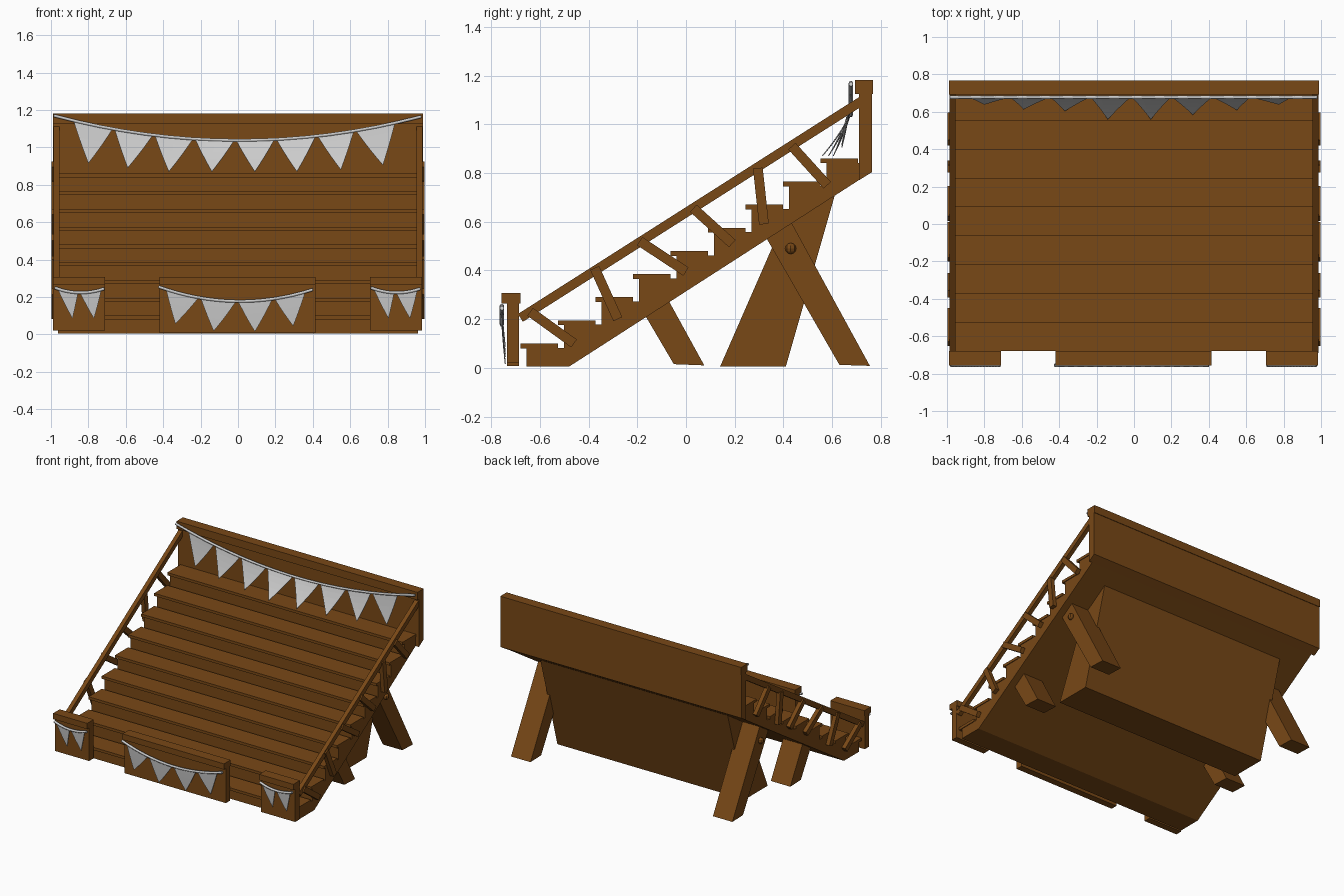
import bpy, bmesh
from mathutils import Vector

if "Cube" in bpy.data.objects:
    bpy.data.objects.remove(bpy.data.objects["Cube"])

wood = bpy.data.materials.new("wood")
wood.diffuse_color = (0.19, 0.065, 0.008, 1)
wood.use_nodes = True
wood.node_tree.nodes["Principled BSDF"].inputs["Base Color"].default_value = wood.diffuse_color


def finish(name, bm, mat=wood):
    bmesh.ops.recalc_face_normals(bm, faces=bm.faces)
    me = bpy.data.meshes.new(name)
    bm.to_mesh(me)
    bm.free()
    if mat:
        me.materials.append(mat)
    ob = bpy.data.objects.new(name, me)
    bpy.context.collection.objects.link(ob)
    return ob


def prism(name, profile, x0, x1):
    """Extrude a (y, z) profile from x0 to x1."""
    bm = bmesh.new()
    face = bm.faces.new([bm.verts.new((x0, y, z)) for y, z in profile])
    ext = bmesh.ops.extrude_face_region(bm, geom=[face])
    verts = [v for v in ext["geom"] if isinstance(v, bmesh.types.BMVert)]
    bmesh.ops.translate(bm, verts=verts, vec=(x1 - x0, 0, 0))
    return finish(name, bm)


def box(name, x0, x1, y0, y1, z0, z1):
    return prism(name, [(y0, z0), (y1, z0), (y1, z1), (y0, z1)], x0, x1)


def beam(name, a, b, width, x0, x1):
    a, b = Vector(a), Vector(b)
    d = (b - a).normalized() * width / 2
    n = Vector((-d.y, d.x))
    return prism(name, [a + n, a - n, b - n, b + n], x0, x1)


# stepped body under the treads
N, DY, DZ = 9, 0.154, 0.095
body = [(0.74, 0.79), (-0.48, 0.005), (-0.655, 0.005)]
for i in range(N):
    y, z = -0.655 + i * DY, 0.082 + i * DZ
    body += [(y, z), (min(y + DY, 0.72), z)]
prism("stepped_body", body, -0.963, 0.963)

# treads with a front overhang
for i in range(N):
    y, z = -0.68 + i * DY, 0.10 + i * DZ
    box("tread", -0.968, 0.968, y, y + 0.155, z - 0.02, z)

# back board with cap
prism("back_board", [(0.71, 0.77), (0.763, 0.803), (0.763, 1.18), (0.71, 1.18)], -0.99, 0.99)
box("back_cap", -0.99, 0.99, 0.693, 0.767, 1.125, 1.182)

# front boards with caps
for x0, x1, z0 in [(-0.99, -0.71, 0.02), (-0.42, 0.415, 0.008), (0.705, 0.985, 0.02)]:
    box("front_board", x0, x1, -0.735, -0.685, z0, 0.30)
    box("front_cap", x0, x1, -0.757, -0.68, 0.265, 0.308)

# central support block
prism("support_block", [(0.14, 0.005), (0.41, 0.005), (0.62, 0.74), (0.40, 0.60)], -0.77, 0.77)

# railings, legs and bolts on both sides
posts = [((-0.64, 0.23), (-0.46, 0.10)), ((-0.375, 0.41), (-0.28, 0.20)),
         ((-0.19, 0.52), (0.0, 0.395)), ((0.03, 0.655), (0.19, 0.51)),
         ((0.295, 0.82), (0.32, 0.59)), ((0.435, 0.91), (0.58, 0.75))]
for s in (-1, 1):
    beam("hand_rail", (-0.68, 0.205), (0.72, 1.095), 0.038, s * 0.955, s * 0.986)
    for a, b in posts:
        beam("rail_post", a, b, 0.04, s * 0.966, s * 0.996)
    prism("front_leg", [(-0.05, 0.015), (0.075, 0.01), (-0.09, 0.31), (-0.2, 0.27)], s * 0.75, s * 0.91)
    prism("back_leg", [(0.63, 0.012), (0.755, 0.008), (0.42, 0.62), (0.32, 0.55)], s * 0.75, s * 0.91)
    bm = bmesh.new()
    bmesh.ops.create_uvsphere(bm, u_segments=8, v_segments=6, radius=0.023)
    bmesh.ops.translate(bm, verts=bm.verts, vec=(s * 0.915, 0.43, 0.49))
    finish("leg_bolt", bm)


def bunting(x0, z0, x1, z1, sag, y, flags):
    """Sagging string with flags given as (left, right, tip x, tip y, tip z)."""
    def height(x):
        t = (x - x0) / (x1 - x0)
        return z0 + (z1 - z0) * t - sag * 4 * t * (1 - t)

    cu = bpy.data.curves.new("bunting_string", "CURVE")
    cu.dimensions = "3D"
    cu.bevel_depth, cu.bevel_resolution, cu.use_fill_caps = 0.009, 1, True
    sp = cu.splines.new("POLY")
    sp.points.add(16)
    for i, p in enumerate(sp.points):
        x = x0 + (x1 - x0) * i / 16
        p.co = (x, y, height(x), 1)
    bpy.context.collection.objects.link(bpy.data.objects.new("bunting_string", cu))

    rows, cols = 5, 4
    for left, right, tx, ty, tz in flags:
        bm = bmesh.new()
        grid = []
        for r in range(rows + 1):
            t = r / rows
            k = 1 - t + 0.12 * t * (1 - t)
            row = []
            for c in range(cols + 1):
                x = left + (right - left) * c / cols
                row.append(bm.verts.new((tx + (x - tx) * k,
                                         y + (ty - y) * (0.75 * t + 0.25 * t * t),
                                         height(x) * (1 - t) + tz * t)))
            grid.append(row)
        for r in range(rows):
            for c in range(cols):
                bm.faces.new((grid[r][c], grid[r][c + 1], grid[r + 1][c + 1], grid[r + 1][c]))
        bmesh.ops.remove_doubles(bm, verts=bm.verts, dist=1e-4)
        flag = finish("bunting_flag", bm, None)
        mod = flag.modifiers.new("thickness", "SOLIDIFY")
        mod.thickness, mod.offset = 0.004, 0


# bunting along the back board
bunting(-0.985, 1.17, 0.98, 1.165, 0.13, 0.677, [
    (-0.88, -0.67, -0.80, 0.64, 0.915), (-0.66, -0.455, -0.59, 0.615, 0.89),
    (-0.445, -0.24, -0.37, 0.605, 0.87), (-0.23, -0.02, -0.14, 0.56, 0.87),
    (-0.01, 0.195, 0.09, 0.56, 0.87), (0.205, 0.415, 0.315, 0.585, 0.87),
    (0.425, 0.62, 0.55, 0.61, 0.88), (0.63, 0.84, 0.775, 0.64, 0.905)])

# bunting on the front boards
bunting(-0.425, 0.255, 0.40, 0.24, 0.07, -0.756, [
    (-0.385, -0.21, -0.335, -0.742, 0.057), (-0.20, -0.01, -0.13, -0.742, 0.018),
    (0.0, 0.185, 0.09, -0.742, 0.015), (0.195, 0.36, 0.295, -0.742, 0.045)])
for a in (-0.98, 0.71):
    bunting(a, 0.25, a + 0.265, 0.245, 0.024, -0.756, [
        (a + 0.015, a + 0.125, a + 0.095, -0.742, 0.085),
        (a + 0.135, a + 0.25, a + 0.21, -0.742, 0.085)])
